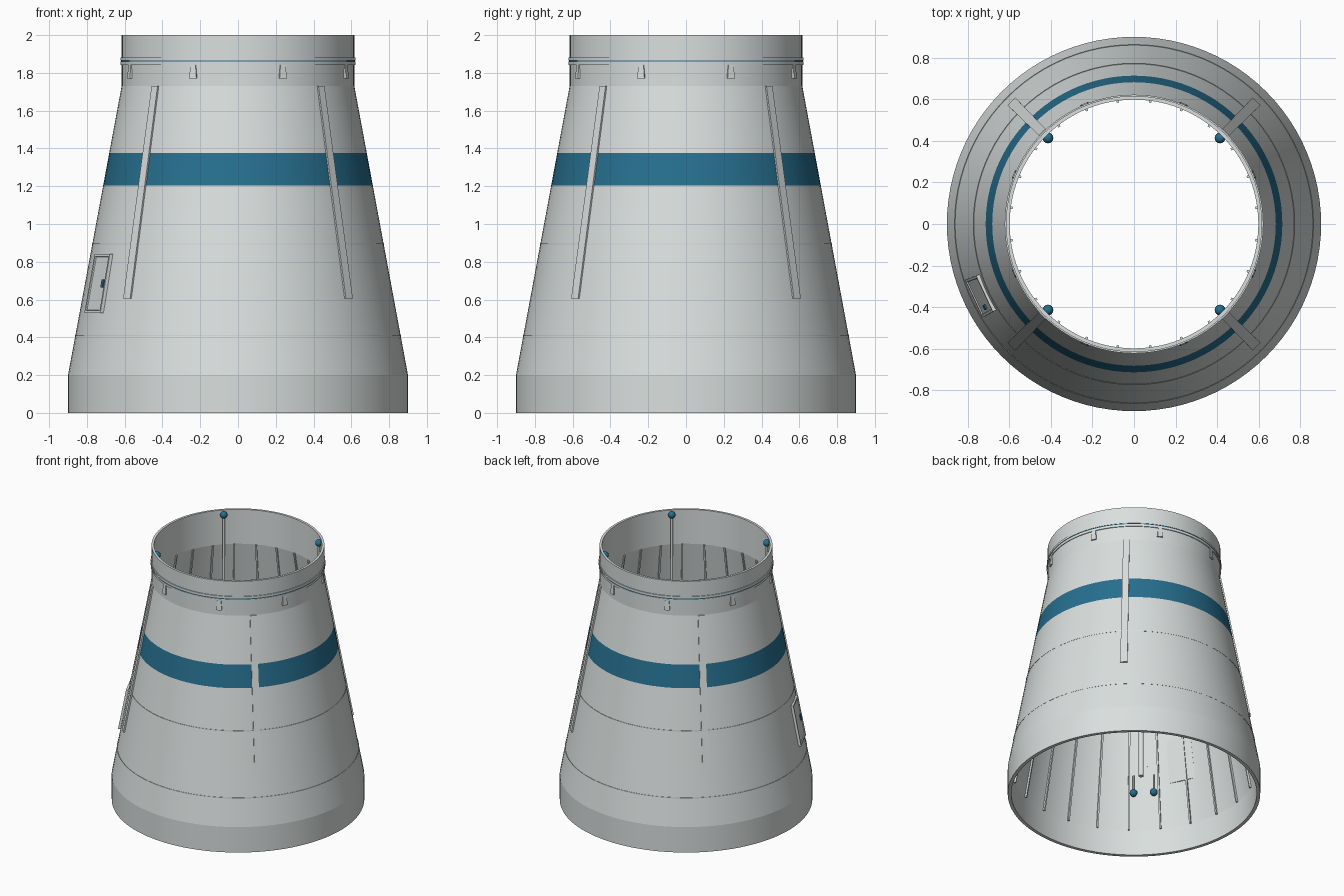
import bpy, bmesh, math
from mathutils import Vector, Matrix

old = bpy.data.objects.get("Cube")
if old:
    bpy.data.objects.remove(old, do_unlink=True)


def material(name, rgb):
    m = bpy.data.materials.new(name)
    m.use_nodes = True
    m.diffuse_color = (*rgb, 1)
    m.node_tree.nodes["Principled BSDF"].inputs["Base Color"].default_value = (*rgb, 1)
    return m


GREY = material("light grey", (0.70, 0.74, 0.735))
BLUE = material("deep blue", (0.02, 0.16, 0.275))


def finish(bm, name, mats, smooth=False):
    bmesh.ops.recalc_face_normals(bm, faces=bm.faces)
    mesh = bpy.data.meshes.new(name)
    bm.to_mesh(mesh)
    bm.free()
    for m in mats:
        mesh.materials.append(m)
    obj = bpy.data.objects.new(name, mesh)
    bpy.context.collection.objects.link(obj)
    if smooth:
        bpy.ops.object.select_all(action='DESELECT')
        obj.select_set(True)
        bpy.context.view_layer.objects.active = obj
        bpy.ops.object.shade_smooth_by_angle(angle=math.radians(8))
    return obj


def lathe(name, profile, mats, rule=None, segments=96):
    """Spin a closed (radius, height) profile around z."""
    bm = bmesh.new()
    rings = [[bm.verts.new((r * math.cos(a), r * math.sin(a), z)) for r, z in profile]
             for a in (math.tau * i / segments for i in range(segments))]
    n = len(profile)
    for i in range(segments):
        a, b = rings[i], rings[(i + 1) % segments]
        for j in range(n):
            k = (j + 1) % n
            f = bm.faces.new((a[j], b[j], b[k], a[k]))
            if rule and rule(f.calc_center_median()):
                f.material_index = 1
    return finish(bm, name, mats, True)


def bar(name, angle, low, high, mat=GREY, inset=0, depth=0):
    """Radial bar; low and high are (z, inner radius, outer radius, width)."""
    bm = bmesh.new()
    c, s = math.cos(angle), math.sin(angle)
    loops = []
    for z, r0, r1, w in (low, high):
        corners = ((r0, -w / 2), (r1, -w / 2), (r1, w / 2), (r0, w / 2))
        loops.append([bm.verts.new((r * c - t * s, r * s + t * c, z)) for r, t in corners])
    a, b = loops
    bm.faces.new(a)
    bm.faces.new(b)
    sides = [bm.faces.new((a[j], a[(j + 1) % 4], b[(j + 1) % 4], b[j])) for j in range(4)]
    bmesh.ops.recalc_face_normals(bm, faces=bm.faces)
    if inset:
        bmesh.ops.inset_region(bm, faces=[sides[1]], thickness=inset)
        bmesh.ops.inset_region(bm, faces=[sides[1]], thickness=0.003, depth=-depth)
    return finish(bm, name, [mat])


def rod(name, x, y, z0, z1, radius, mat=GREY):
    bm = bmesh.new()
    bmesh.ops.create_cone(bm, cap_ends=True, segments=16, radius1=radius, radius2=radius,
                          depth=z1 - z0, matrix=Matrix.Translation((x, y, (z0 + z1) / 2)))
    return finish(bm, name, [mat], True)


def ball(name, x, y, z, radius):
    bm = bmesh.new()
    bmesh.ops.create_uvsphere(bm, u_segments=16, v_segments=10, radius=radius,
                              matrix=Matrix.Translation((x, y, z)))
    obj = finish(bm, name, [BLUE])
    obj.data.shade_smooth()
    return obj


# Wall dimensions: the cone runs between BASE and NECK heights
BASE, NECK = 0.2, 1.73


def outer(z):
    return 0.9 + (0.616 - 0.9) * (z - BASE) / (NECK - BASE)


def inner(z):
    return 0.875 + (0.598 - 0.875) * (z - BASE) / (NECK - BASE)


# Hollow shell with the painted band
shell = [(0.9, 0), (0.9, BASE), (outer(1.205), 1.205), (outer(1.375), 1.375),
         (0.616, NECK), (0.616, 2), (0.598, 2), (0.598, NECK), (0.875, BASE), (0.875, 0)]
lathe("shell", shell, [GREY, BLUE],
      lambda p: 1.21 < p.z < 1.37 and p.xy.length > inner(p.z) + 0.01)

# Thin seam rings
for z in (0.41, 0.895):
    r = outer(z)
    lathe("seam_ring", [(r - 0.01, z - 0.003), (r + 0.002, z - 0.003),
                        (r + 0.002, z + 0.003), (r - 0.01, z + 0.003)], [GREY])

# Separation ring: two flanges with a blue strip between
for name, z0, z1, r, mat in (("lower_flange", 1.842, 1.859, 0.622, GREY),
                             ("separation_strip", 1.859, 1.866, 0.619, BLUE),
                             ("upper_flange", 1.866, 1.882, 0.622, GREY)):
    lathe(name, [(0.61, z0), (r, z0), (r, z1), (0.61, z1)], [mat])

# Clamp brackets below the ring
for i in range(8):
    bar("clamp_bracket", math.tau * (i + 0.5) / 8,
        (1.77, 0.6, 0.627, 0.042), (1.842, 0.6, 0.622, 0.028))

# Internal stringers
for i in range(24):
    bar("stringer", math.tau * (i + 0.5) / 24,
        (BASE, inner(BASE) - 0.014, inner(BASE) + 0.005, 0.012),
        (NECK, inner(NECK) - 0.01, inner(NECK) + 0.005, 0.012))

# Corner equipment: outer rail, pusher and paired hanging weights
for i in range(4):
    a = math.tau * (i + 0.5) / 4
    bar("outer_rail", a, (0.605, 0.8, outer(0.605) + 0.009, 0.052),
        (NECK, 0.605, outer(NECK) + 0.009, 0.045))
    x, y = 0.585 * math.cos(a), 0.585 * math.sin(a)
    rod("pusher_body", x, y, 0.48, 1.4, 0.018)
    rod("pusher_rod", x, y, 1.4, 1.96, 0.009)
    ball("pusher_tip", x, y, 1.967, 0.026)
    for side in (-1, 1):
        p = Matrix.Rotation(a, 3, 'Z') @ Vector((0.785, 0.072 * side, 0.46))
        rod("weight_rod", p.x, p.y, p.z, 0.6, 0.006)
        ball("weight_ball", p.x, p.y, p.z, 0.028)

# Access door with recessed panel and blue latch
door = math.pi + math.radians(25)
z0, z1 = 0.53, 0.84
bar("access_door", door, (z0, outer(z0) - 0.03, outer(z0) + 0.012, 0.2),
    (z1, outer(z1) - 0.03, outer(z1) + 0.012, 0.19), inset=0.018, depth=0.006)
z0, z1 = 0.665, 0.705
latch = bar("door_latch", door, (z0, outer(z0) - 0.01, outer(z0) + 0.013, 0.025),
            (z1, outer(z1) - 0.01, outer(z1) + 0.013, 0.025), mat=BLUE)
latch.location = (-0.06 * math.sin(door), 0.06 * math.cos(door), 0)
